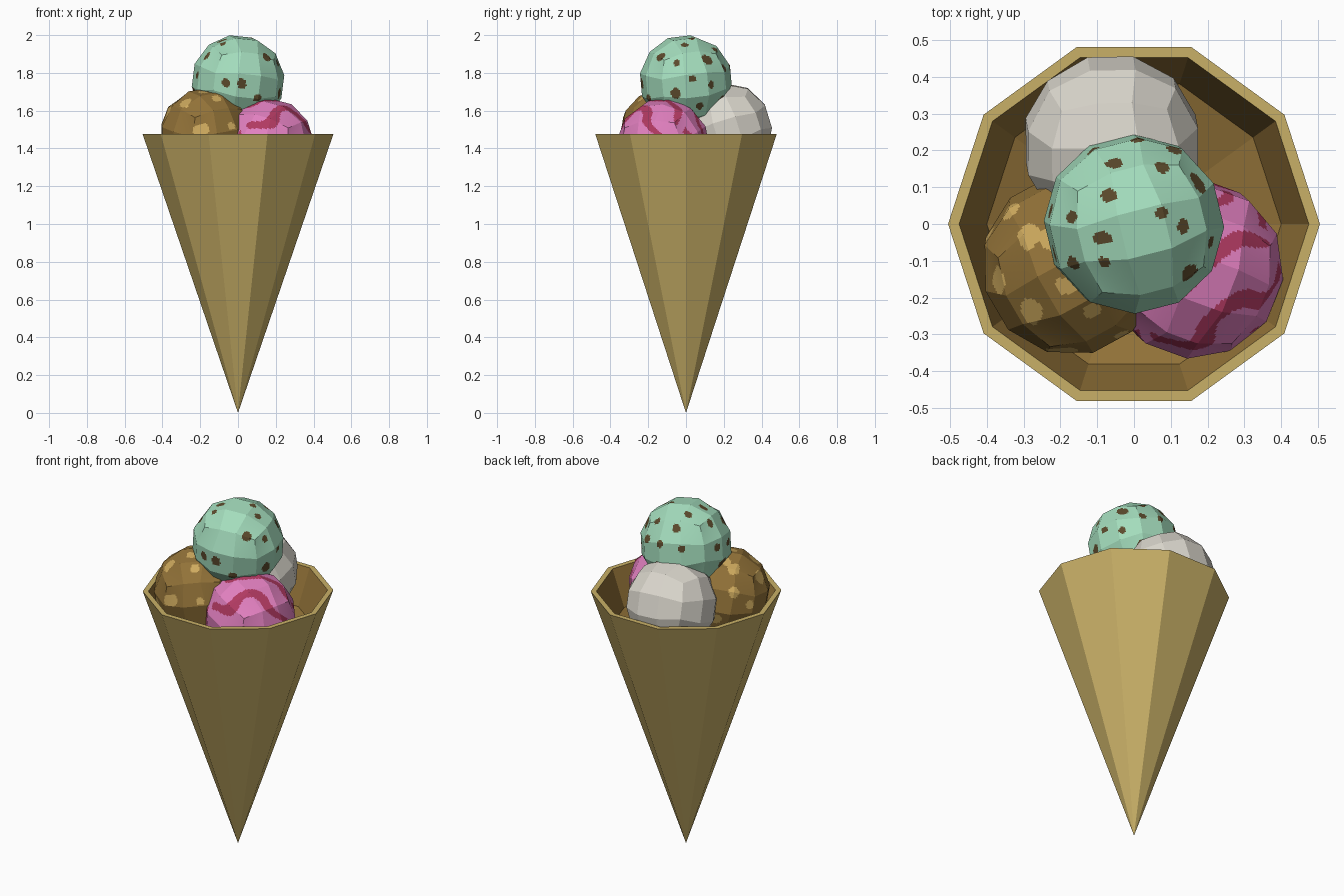
import bpy, bmesh, math, random
from mathutils import Vector, Euler

if "Cube" in bpy.data.objects:
    bpy.data.objects.remove(bpy.data.objects["Cube"])

random.seed(4)


def mat(name, r, g, b):
    lin = [((c / 255 + 0.055) / 1.055) ** 2.4 for c in (r, g, b)]
    m = bpy.data.materials.new(name)
    m.diffuse_color = (*lin, 1)
    m.use_nodes = True
    m.node_tree.nodes["Principled BSDF"].inputs["Base Color"].default_value = m.diffuse_color
    return m


wafer = mat("wafer", 201, 176, 103)
brown = mat("chocolate brown", 146, 114, 56)
mint = mat("mint green", 163, 220, 188)
chip = mat("chocolate chip", 92, 74, 44)
cream = mat("vanilla white", 219, 215, 205)
pink = mat("strawberry pink", 226, 128, 192)
syrup = mat("syrup red", 178, 58, 98)
nut = mat("nut tan", 206, 170, 94)


def finish(name, bm, mats):
    me = bpy.data.meshes.new(name)
    bm.to_mesh(me)
    bm.free()
    for m in mats:
        me.materials.append(m)
    ob = bpy.data.objects.new(name, me)
    bpy.context.collection.objects.link(ob)
    return ob


def lathe(name, profile, mats, sides=10):
    """Revolve (radius, z, material of the band below) points; radius 0 is a single point."""
    bm = bmesh.new()
    rings = []
    for r, z, _ in profile:
        n = sides if r > 0 else 1
        rings.append([bm.verts.new((r * math.cos(2 * math.pi * i / sides),
                                    r * math.sin(2 * math.pi * i / sides), z)) for i in range(n)])
    for k in range(len(rings) - 1):
        a, b = rings[k], rings[k + 1]
        for i in range(sides):
            j = (i + 1) % sides
            loop = [a[i % len(a)], a[j % len(a)], b[j % len(b)], b[i % len(b)]]
            f = bm.faces.new(list(dict.fromkeys(loop)))
            f.material_index = profile[k][2]
    bm.normal_update()
    return finish(name, bm, mats)


# Ten-sided cone with flat rim, inner wall and shallow dished floor
lathe("cone", [(0, 0, 0), (0.505, 1.476, 0), (0.475, 1.476, 1), (0.40, 1.27, 1), (0, 1.13, 1)],
      [wafer, brown])

R = 0.247


def scoop(name, centre, rot, mats, rule=None):
    """Faceted ball from a 3x3 cube grid; facets are cut finely so a rule can colour them."""
    bm = bmesh.new()
    bmesh.ops.create_cube(bm, size=2)
    bmesh.ops.subdivide_edges(bm, edges=bm.edges[:], cuts=2, use_grid_fill=True)
    turn = Euler(rot).to_matrix()
    for v in bm.verts:
        # even angular spacing over each cube side
        v.co = turn @ Vector([math.tan(c * math.pi / 4) for c in v.co]).normalized() * R
    if rule:
        bmesh.ops.subdivide_edges(bm, edges=bm.edges[:], cuts=15, use_grid_fill=True)
        for f in bm.faces:
            f.material_index = int(rule(f.calc_center_median().normalized()))
    ob = finish(name, bm, mats)
    ob.location = centre
    return ob


def on_ball(pairs, axis, sign, centre):
    """Directions of spots read from a view along one axis."""
    out = []
    others = [k for k in range(3) if k != axis]
    for a, b in pairs:
        d = Vector((0, 0, 0))
        d[others[0]] = (a - centre[others[0]]) / R
        d[others[1]] = (b - centre[others[1]]) / R
        d[axis] = sign * math.sqrt(max(0.0, 1 - d.length_squared))
        out.append(d.normalized())
    return out


def spots(seeds, total, gap, size):
    """Spot rule: the given directions, then random ones kept apart."""
    pts = list(seeds)
    for _ in range(900):
        d = Vector([random.gauss(0, 1) for _ in range(3)]).normalized()
        # leave the fully specified front/right/top alone
        if d.z > 0.45 or (seeds and d.y < -0.4):
            continue
        if len(pts) < total and all(d.angle(p) > gap for p in pts):
            pts.append(d)
    pts = [(p, random.uniform(*size)) for p in pts]

    def rule(d):
        wob = 1 + 0.2 * math.sin(17 * d.x + 5 * d.z) + 0.15 * math.sin(23 * d.y)
        return any((d - p).length < s * wob for p, s in pts)
    return rule


# Mint scoop with chocolate chips
c = (0, 0, 1.757)
chips = on_ball([(-.06, .175), (.08, .16), (-.075, .08), (.08, .035), (.185, .115), (-.175, .02),
                 (-.09, -.035), (.14, -.01), (.22, -.05), (-.085, -.105), (-.17, -.11),
                 (.15, -.145)], 2, 1, c)
chips += on_ball([(.02, 1.74), (-.07, 1.745), (-.17, 1.675), (.1, 1.665)], 1, -1, c)
chips += on_ball([(.14, 1.735), (.04, 1.77), (-.06, 1.69)], 0, 1, c)
scoop("mint_scoop", c, (0.12, 0.1, 0.25), [mint, chip], spots(chips, 36, 0.45, (0.07, 0.115)))

# Chocolate scoop with nut pieces
c = (-0.17, -0.11, 1.475)
nuts = on_ball([(-.285, -.03), (-.24, -.04), (-.38, -.155), (-.28, -.245), (-.18, -.175),
                (-.11, -.245)], 2, 1, c)
nuts += on_ball([(-.03, 1.52), (-.2, 1.5), (-.33, 1.43)], 1, -1, c)
scoop("chocolate_scoop", c, (0.2, -0.15, 0.5), [brown, nut], spots(nuts, 24, 0.5, (0.09, 0.16)))


# Strawberry scoop with wavy syrup ripples
def ripple(d):
    t = 9 * d.y - 3.5 * d.x + 3 * d.z + 1.3 * math.sin(5 * d.x + 3 * d.z) + 0.8 * math.sin(8 * d.z - 2)
    gap = math.sin(4 * d.x - 5 * d.y + 6 * d.z + 1)
    return math.sin(t) > 0.62 and gap > -0.75


scoop("strawberry_scoop", (0.16, -0.12, 1.42), (0.1, 0.25, -0.35), [pink, syrup], ripple)

# Plain vanilla scoop
scoop("vanilla_scoop", (-0.06, 0.215, 1.503), (0.3, 0.05, 0.02), [cream])
